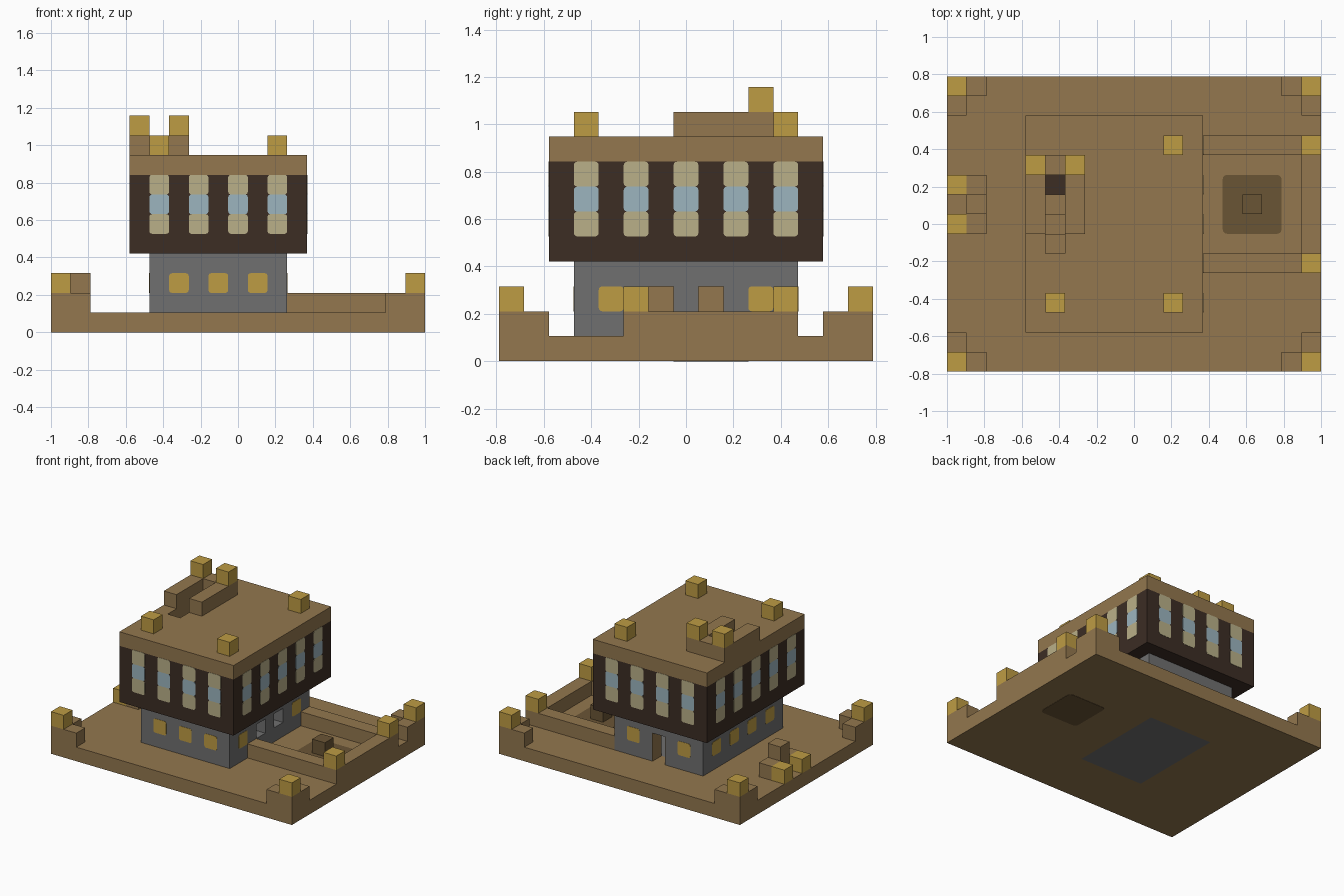
import bpy, bmesh, math
from mathutils import Vector

U = 2 / 19                      # edge of one building block
ORIGIN = Vector((-1, -7.5 * U, 0))

if "Cube" in bpy.data.objects:
    bpy.data.objects.remove(bpy.data.objects["Cube"])


def material(name, *rgb):
    """Flat material from display values 0-255."""
    lin = [((c / 255 + 0.055) / 1.055) ** 2.4 for c in rgb] + [1]
    m = bpy.data.materials.new(name)
    m.use_nodes = True
    m.diffuse_color = lin
    m.node_tree.nodes["Principled BSDF"].inputs["Base Color"].default_value = lin
    return m


EARTH = material("earth_brown", 147, 119, 78)
GOLD = material("gold", 190, 156, 68)
TIMBER = material("dark_timber", 60, 45, 36)
STONE = material("grey_stone", 112, 112, 112)
CREAM = material("cream_pane", 186, 176, 137)
SKY = material("pale_blue_pane", 156, 181, 191)
SOIL = material("dark_soil", 106, 85, 53)


def box(x0, x1, y0, y1, z0, z1):
    """Set of block cells filling a box."""
    return {(x, y, z) for x in range(x0, x1) for y in range(y0, y1) for z in range(z0, z1)}


def finish(name, bm, mat):
    mesh = bpy.data.meshes.new(name)
    bm.to_mesh(mesh)
    bm.free()
    mesh.materials.append(mat)
    obj = bpy.data.objects.new(name, mesh)
    bpy.context.collection.objects.link(obj)


def blocks(name, cells, mat):
    """Outer skin of a set of block cells, with flat areas merged."""
    bm = bmesh.new()
    for c in cells:
        for axis in range(3):
            for side in (0, 1):
                near = list(c)
                near[axis] += 2 * side - 1
                if tuple(near) in cells:
                    continue
                a, b = (axis + 1) % 3, (axis + 2) % 3
                verts = []
                for da, db in ((0, 0), (1, 0), (1, 1), (0, 1)):
                    p = Vector(c)
                    p[axis] += side
                    p[a] += da
                    p[b] += db
                    verts.append(bm.verts.new(ORIGIN + p * U))
                bm.faces.new(verts if side else verts[::-1])
    bmesh.ops.remove_doubles(bm, verts=bm.verts, dist=0.001)
    bmesh.ops.dissolve_limit(bm, angle_limit=0.01, verts=bm.verts, edges=bm.edges)
    finish(name, bm, mat)


def plate(name, centre, normal, w, h, mat, r=0.015):
    """Thin rounded plate lying on a surface; centre is in block units."""
    n = Vector(normal)
    up = Vector((0, 1, 0)) if n.z else Vector((0, 0, 1))
    right = up.cross(n)
    mid = ORIGIN + Vector(centre) * U
    bm = bmesh.new()
    ring = []
    for q, (sx, sy) in enumerate(((1, 1), (-1, 1), (-1, -1), (1, -1))):
        for k in range(4):
            t = math.radians(90 * q + 30 * k)
            px = sx * (w * U / 2 - r) + r * math.cos(t)
            py = sy * (h * U / 2 - r) + r * math.sin(t)
            ring.append(bm.verts.new(mid + right * px + up * py + n * 0.002))
    face = bm.faces.new(ring)
    back = bmesh.ops.extrude_face_region(bm, geom=[face])
    for v in back["geom"]:
        if isinstance(v, bmesh.types.BMVert):
            v.co -= n * 0.004
    bmesh.ops.recalc_face_normals(bm, faces=bm.faces)
    finish(name, bm, mat)


# Ground slab, with the house floor and the soil bed let into it
room = box(6, 11, 4, 11, 0, 4)
blocks("ground", box(0, 19, 0, 15, 0, 1) - room, EARTH)
for z, n in ((1, 1), (0, -1)):
    plate("soil_bed", (15.5, 8.5, z), (0, 0, n), 3, 3, SOIL, 0.025)
blocks("soil_stump", box(15, 16, 8, 9, 1, 2), SOIL)

# Corner walls with gold caps
for x, dx in ((0, 1), (18, -1)):
    for y, dy in ((0, 1), (14, -1)):
        blocks("corner_wall", {(x, y, 1), (x + dx, y, 1), (x, y + dy, 1)}, EARTH)
        blocks("corner_cap", {(x, y, 2)}, GOLD)

# Yard wall on one side
blocks("yard_wall", box(12, 19, 5, 12, 1, 2) - box(12, 18, 6, 11, 1, 2), EARTH)
for y in (5, 11):
    blocks("yard_cap", {(18, y, 2)}, GOLD)

# Seat with gold arms on the other side
blocks("seat_back", box(1, 2, 7, 10, 1, 2) | {(1, 8, 2)}, EARTH)
for y in (7, 9):
    blocks("seat_arm", {(0, y, 1)}, GOLD)

# Stone ground storey: walls, floor, back door and two open windows
openings = box(8, 9, 11, 12, 1, 3) | {(11, 6, 2), (11, 8, 2)}
blocks("stone_storey", (box(5, 12, 3, 12, 1, 4) - room - openings) | box(6, 11, 4, 11, 0, 1), STONE)
for y in (6.5, 8.5):
    plate("inner_panel", (6, y, 2.5), (1, 0, 0), 1, 1, EARTH, 0.001)
for x, n in ((8, 1), (9, -1)):
    plate("door_jamb", (x, 11.5, 2), (n, 0, 0), 1, 2, EARTH, 0.001)

# Gold windows of the ground storey
for x in (6.5, 8.5, 10.5):
    plate("lower_window", (x, 3, 2.5), (0, -1, 0), 1, 1, GOLD)
    if x != 8.5:
        plate("lower_window", (x, 12, 2.5), (0, 1, 0), 1, 1, GOLD)
for y in (4.5, 6.5, 8.5, 10.5):
    plate("lower_window", (5, y, 2.5), (-1, 0, 0), 1, 1, GOLD)
    if y in (4.5, 10.5):
        plate("lower_window", (12, y, 2.5), (1, 0, 0), 1, 1, GOLD)

# Timber upper storey, roof slab and the stair leading down through it
blocks("timber_storey", box(4, 13, 2, 13, 4, 8) - box(5, 12, 3, 12, 5, 8), TIMBER)
blocks("roof", box(4, 13, 2, 13, 8, 9) - box(5, 6, 6, 10, 8, 9), EARTH)
stair = set()
for k in range(4):
    stair |= box(5, 6, 6 + k, 7 + k, 5, 8 - k)
blocks("stair", stair, EARTH)

# Tall three-part windows all round the upper storey
for z, mat in ((5.5, CREAM), (6.5, SKY), (7.5, CREAM)):
    for side in (-1, 1):
        for k in range(4):
            plate("upper_window", (5.5 + 2 * k, 7.5 + 5.5 * side, z), (0, side, 0), 1, 1, mat)
        for k in range(5):
            plate("upper_window", (8.5 + 4.5 * side, 3.5 + 2 * k, z), (side, 0, 0), 1, 1, mat)

# Parapet round the stair, and gold caps on the roof
blocks("stair_parapet", box(4, 7, 7, 11, 9, 10) - box(5, 6, 7, 10, 9, 10), EARTH)
for x in (4, 6):
    blocks("parapet_cap", {(x, 10, 10)}, GOLD)
for x, y in ((5, 3), (11, 3), (11, 11)):
    blocks("roof_cap", {(x, y, 9)}, GOLD)
